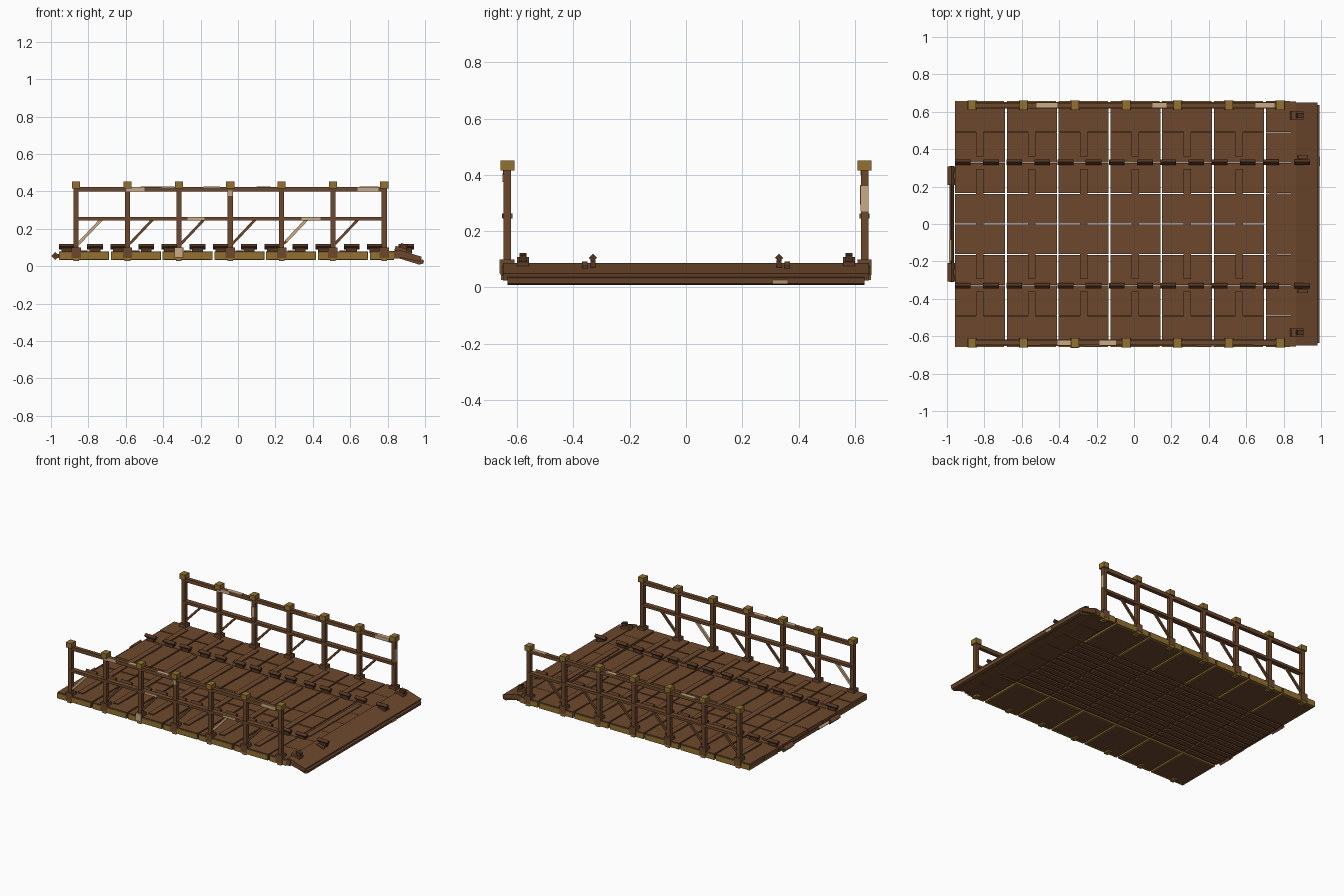
import bpy, bmesh
from math import radians, atan2, hypot
from mathutils import Matrix, Vector

cube = bpy.data.objects.get("Cube")
if cube:
    bpy.data.objects.remove(cube, do_unlink=True)


def material(name, r, g, b):
    m = bpy.data.materials.new(name)
    m.use_nodes = True
    m.diffuse_color = (r, g, b, 1)
    bsdf = next(n for n in m.node_tree.nodes if n.type == 'BSDF_PRINCIPLED')
    bsdf.inputs["Base Color"].default_value = (r, g, b, 1)
    return m


BROWN = material("brown wood", 0.155, 0.066, 0.026)
DARK = material("dark wood", 0.085, 0.036, 0.016)
OLIVE = material("olive wood", 0.29, 0.165, 0.03)
TAN = material("bare pale wood", 0.60, 0.40, 0.23)


class Part:
    """Collects boxes and prisms into one named, single-colour object."""

    def __init__(self, name, mat):
        self.name, self.mat, self.bm = name, mat, bmesh.new()

    def box(self, centre, size, axis='Y', turn=0.0):
        m = (Matrix.Translation(centre) @ Matrix.Rotation(turn, 4, axis)
             @ Matrix.Diagonal(Vector(size).to_4d()))
        bmesh.ops.create_cube(self.bm, size=1, matrix=m)

    def span(self, x0, x1, y0, y1, z0, z1):
        self.box(((x0 + x1) / 2, (y0 + y1) / 2, (z0 + z1) / 2),
                 (abs(x1 - x0), abs(y1 - y0), z1 - z0))

    def prism(self, profile, y0, y1):
        verts = [self.bm.verts.new((x, y0, z)) for x, z in profile]
        face = self.bm.faces.new(verts)
        new = bmesh.ops.extrude_face_region(self.bm, geom=[face])["geom"]
        bmesh.ops.translate(self.bm, vec=(0, y1 - y0, 0),
                            verts=[v for v in new if isinstance(v, bmesh.types.BMVert)])

    def finish(self):
        bmesh.ops.recalc_face_normals(self.bm, faces=self.bm.faces)
        mesh = bpy.data.meshes.new(self.name)
        self.bm.to_mesh(mesh)
        self.bm.free()
        mesh.materials.append(self.mat)
        bpy.context.collection.objects.link(bpy.data.objects.new(self.name, mesh))


SIDES = (-1, 1)
PITCH = 0.277
POSTS = [-0.865 + 0.2745 * i for i in range(7)]
STARTS = [-0.957 + PITCH * i for i in range(6)]
LENGTH = 0.267
ROW = 0.1637

# Deck planks, battens and underside
planks = Part("deck_planks", BROWN)
battens = Part("deck_battens", BROWN)
panels = Part("underside_panels", BROWN)
joists = Part("underside_joists", BROWN)
trim = Part("deck_trim", OLIVE)
for i, x in enumerate(STARTS):
    mid = x + LENGTH / 2
    for r in range(-4, 4):
        top = 0.078 if r in (-4, 3, -1, 0) else 0.075
        planks.span(x, x + LENGTH, r * ROW + 0.002, (r + 1) * ROW - 0.002, 0.045, top)
    battens.span(mid - 0.02, mid + 0.02, -0.295, 0.295, 0.07, 0.085)
    for j in range(12):
        y = -0.3 + j * 0.0545
        joists.span(x + 0.004, x + LENGTH - 0.004, y - 0.019, y + 0.019, 0.035, 0.046)
    for s in SIDES:
        battens.span(mid - 0.02, mid + 0.02, s * 0.36, s * 0.59, 0.07, 0.085)
        panels.span(x + 0.01, x + LENGTH - 0.01, s * 0.345, s * 0.645, 0.036, 0.046)
        # Olive frame round each outer panel
        trim.span(x, x + LENGTH - 0.004, s * 0.64, s * 0.657, 0.035, 0.072)
        trim.span(x, x + LENGTH, s * 0.336, s * 0.346, 0.034, 0.046)
        for e in (x + 0.001, x + LENGTH - 0.011):
            trim.span(e, e + 0.01, s * 0.34, s * 0.65, 0.034, 0.046)

# Fixed end platform
for r in range(-4, 4):
    planks.span(0.705, 0.865, r * ROW + 0.001, (r + 1) * ROW - 0.001, 0.04, 0.08)
planks.span(0.725, 0.765, -0.29, 0.29, 0.08, 0.086)
for s in SIDES:
    trim.span(0.705, 0.835, s * 0.64, s * 0.657, 0.035, 0.072)
    trim.span(0.705, 0.835, s * 0.336, s * 0.346, 0.034, 0.042)
for p in (planks, battens, panels, joists, trim):
    p.finish()

# Sloping end ramp
ramp = Part("end_ramp", BROWN)
upper = [(0.84, 0.087), (0.865, 0.087), (0.982, 0.05), (0.975, 0.024), (0.85, 0.05)]
lower = [(0.87, 0.06), (0.992, 0.034), (0.988, 0.014), (0.97, 0.008), (0.86, 0.042)]
ramp.prism(upper, -0.65, 0.65)
ramp.prism(lower, -0.635, 0.635)
ramp.finish()

# Lugs and short blocks on the ramp
lugs = Part("ramp_lugs", BROWN)
tops = Part("ramp_lug_pegs", DARK)
for s in SIDES:
    lugs.box((0.87, s * 0.58, 0.085), (0.065, 0.042, 0.03), turn=radians(16))
    tops.box((0.885, s * 0.58, 0.102), (0.035, 0.025, 0.034), turn=radians(16))
    lugs.box((0.90, s * 0.36, 0.075), (0.055, 0.02, 0.02), turn=radians(16))
lugs.finish()
tops.finish()

# Curbs: diamond rods on low supports
supports = Part("curb_supports", DARK)
rods = Part("curb_rods", DARK)
centres = [c for p in POSTS for c in (p - 0.05, p + 0.1)][:13] + [0.9]
for x in centres:
    for s in SIDES:
        supports.box((x, s * 0.331, 0.084), (0.058, 0.018, 0.026))
        rods.box((x, s * 0.331, 0.105), (0.084, 0.021, 0.021), 'X', radians(45))
supports.finish()
rods.finish()

# Coupling bar across the other end
bar = Part("coupling_bar", DARK)
clamps = Part("coupling_clamps", BROWN)
bar.box((-0.975, 0, 0.055), (0.016, 0.62, 0.016), 'Y', radians(45))
for s in SIDES:
    clamps.box((-0.977, s * 0.258, 0.055), (0.03, 0.1, 0.03), 'Y', radians(45))
    clamps.span(-0.975, -0.95, s * 0.24, s * 0.275, 0.045, 0.065)
bar.finish()
clamps.finish()

# Railings
posts = Part("railing_posts", BROWN)
bases = Part("post_bases", BROWN)
feet = Part("post_feet", OLIVE)
caps = Part("post_caps", OLIVE)
rails = Part("railing_rails", BROWN)
braces = Part("railing_braces", BROWN)
worn = Part("worn_patches", TAN)


def brace(part, x, y, t0, t1, w):
    a, b = Vector((x + 0.012, y, 0.12)), Vector((x + 0.135, y, 0.25))
    p, q = a.lerp(b, t0), a.lerp(b, t1)
    d = q - p
    part.box((p + q) / 2, (hypot(d.x, d.z), w, w), 'Y', -atan2(d.z, d.x))


for s in SIDES:
    y = s * 0.635
    rails.span(POSTS[0], POSTS[-1], y - 0.013, y + 0.013, 0.398, 0.423)
    rails.span(POSTS[0], POSTS[-1], y - 0.018, y + 0.018, 0.245, 0.263)
    for x in POSTS:
        posts.box((x, y, 0.24), (0.027, 0.027, 0.40))
        bases.box((x, y, 0.072), (0.05, 0.05, 0.055))
        feet.box((x, y, 0.04), (0.03, 0.046, 0.026))
        caps.box((x, y, 0.434), (0.043, 0.05, 0.036))
    for x in POSTS[:-1]:
        brace(braces, x, y, 0, 1, 0.014)
for p in (posts, bases, feet, caps, rails, braces):
    p.finish()

# Bare patches on the railings: thin plates on rail tops, rail sides and posts
for s, x0, x1 in ((1, -0.52, -0.41), (1, 0.1, 0.175), (1, 0.65, 0.75),
                  (-1, -0.41, -0.34), (-1, -0.185, -0.095)):
    worn.span(x0, x1, s * 0.621, s * 0.649, 0.421, 0.425)
for x0, x1 in ((-0.6, -0.5), (0.64, 0.75)):
    for s in SIDES:
        worn.span(x0, x1, s * 0.635 - 0.015, s * 0.635 - 0.012, 0.4, 0.424)
for x0, x1 in ((-0.27, -0.18), (0.34, 0.44)):
    worn.span(x0, x1, -0.655, -0.651, 0.246, 0.262)
worn.box((0.795, 0.635, 0.315), (0.004, 0.029, 0.09))
worn.box((POSTS[2], 0.62, 0.33), (0.026, 0.004, 0.07))
worn.box((POSTS[2], -0.661, 0.075), (0.04, 0.004, 0.05))
worn.box((POSTS[3], -0.65, 0.39), (0.024, 0.004, 0.03))
worn.box((-0.977, -0.14, 0.055), (0.018, 0.11, 0.018), 'Y', radians(45))
worn.box((0.99, 0.335, 0.02), (0.004, 0.05, 0.016), 'Y', radians(16))
brace(worn, POSTS[0], -0.635, 0, 1, 0.016)
brace(worn, POSTS[4], -0.635, 0.1, 0.95, 0.016)
worn.finish()
